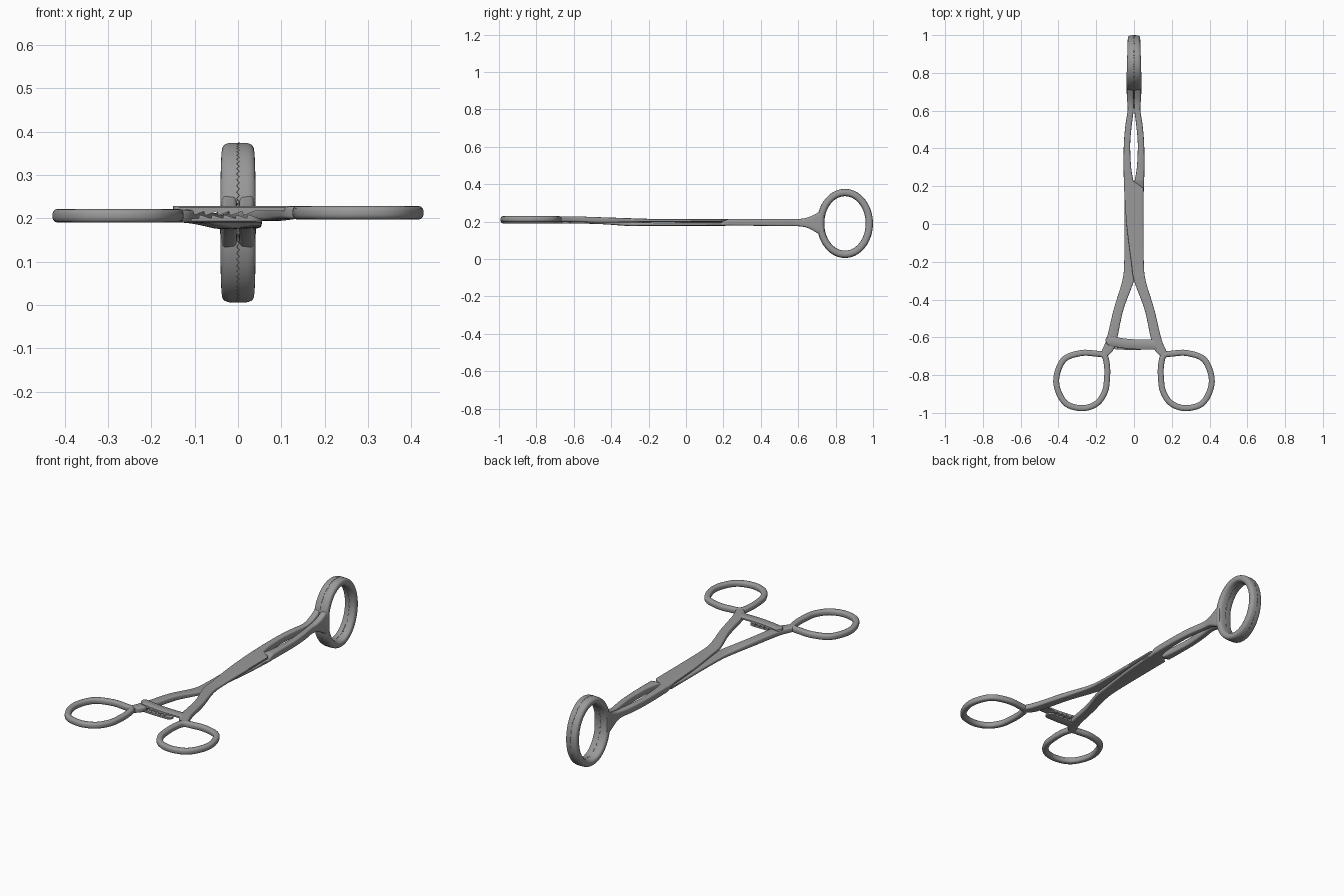
import bpy, bmesh, math

if "Cube" in bpy.data.objects:
    bpy.data.objects.remove(bpy.data.objects["Cube"])

steel = bpy.data.materials.new("satin_steel")
steel.diffuse_color = (0.32, 0.32, 0.32, 1)
steel.use_nodes = True
steel.node_tree.nodes["Principled BSDF"].inputs["Base Color"].default_value = steel.diffuse_color


def make(name, verts, faces):
    me = bpy.data.meshes.new(name)
    me.from_pydata(verts, [], faces)
    bm = bmesh.new()
    bm.from_mesh(me)
    bmesh.ops.recalc_face_normals(bm, faces=bm.faces)
    bm.to_mesh(me)
    bm.free()
    ob = bpy.data.objects.new(name, me)
    bpy.context.collection.objects.link(ob)
    me.materials.append(steel)
    bpy.ops.object.select_all(action='DESELECT')
    ob.select_set(True)
    bpy.context.view_layer.objects.active = ob
    bpy.ops.object.shade_smooth_by_angle(angle=math.radians(40))
    return ob


def loft(name, rings, closed=False):
    n, m = len(rings[0]), len(rings)
    verts = [v for r in rings for v in r]
    faces = []
    for i in range(m if closed else m - 1):
        a, b = i * n, (i + 1) % m * n
        for j in range(n):
            k = (j + 1) % n
            faces.append((a + j, a + k, b + k, b + j))
    if not closed:
        faces += [tuple(range(n)), tuple(range((m - 1) * n, m * n))]
    return make(name, verts, faces)


def spline(pts, steps, closed=False):
    """Catmull-Rom through tuples of any length."""
    n, out = len(pts), []
    for i in range(n if closed else n - 1):
        q = [pts[(i + k) % n] if closed else pts[min(max(i + k, 0), n - 1)] for k in (-1, 0, 1, 2)]
        for s in range(steps):
            t = s / steps
            out.append(tuple(0.5 * (2 * b + (c - a) * t + (2 * a - 5 * b + 4 * c - d) * t * t
                                    + (3 * b - a - 3 * c + d) * t ** 3) for a, b, c, d in zip(*q)))
    return out if closed else out + [pts[-1]]


def oval(n, power):
    """Superellipse section with unit half sizes."""
    f = lambda v: math.copysign(abs(v) ** (2 / power), v)
    return [(f(math.cos(a)), f(math.sin(a))) for a in (2 * math.pi * (i + 0.5) / n for i in range(n))]


# Arms: stations are (y, inner x, outer x, bottom z, top z) on the handle side,
# then, past the diagonal step of the lock, on the jaw side
def arm(name, side, back, front):
    rings = []
    for y, a, b, z0, z1 in spline(back, 6) + spline(front, 6):
        rings.append([(side * ((a + b) / 2 + u * (b - a) / 2), y, (z0 + z1) / 2 + v * (z1 - z0) / 2)
                      for u, v in oval(20, 4.5)])
    loft(name, rings)


def back_stations(h0, h1, l0, l1):
    return [(-0.695, 0.135, 0.185, h0, h1), (-0.665, 0.108, 0.168, h0, h1),
            (-0.6, 0.088, 0.143, h0, h1), (-0.45, 0.055, 0.107, h0 - 0.004, h1 - 0.005),
            (-0.3, 0.0, 0.062, l0 - 0.001, l1 + 0.003), (-0.2, -0.015, 0.052, l0, l1),
            (0.0, -0.04, 0.05, l0, l1), (0.19, -0.053, 0.05, l0, l1)]


jaw_side = [(0.228, -0.054, -0.003, 0.178, 0.215), (0.3, -0.055, -0.015, 0.178, 0.215),
            (0.42, -0.054, -0.02, 0.177, 0.214), (0.52, -0.046, -0.012, 0.176, 0.214),
            (0.6, -0.034, -0.002, 0.175, 0.214), (0.65, -0.036, -0.001, 0.166, 0.222),
            (0.7, -0.039, -0.001, 0.139, 0.245), (0.737, -0.038, -0.001, 0.115, 0.268)]
arm("upper_arm", 1, back_stations(0.198, 0.228, 0.197, 0.215), jaw_side)
arm("lower_arm", -1, back_stations(0.190, 0.220, 0.177, 0.1965), jaw_side)

# Finger rings
ring_path = [(0.158, -0.697), (0.143, -0.75), (0.143, -0.82), (0.155, -0.89), (0.2, -0.952), (0.28, -0.975),
             (0.368, -0.943), (0.412, -0.835), (0.375, -0.722), (0.285, -0.684), (0.205, -0.686)]


def finger_ring(name, side, zc):
    path = spline(ring_path, 7, True)
    rings = []
    for i, (x, y) in enumerate(path):
        px, py = path[i - 1]
        qx, qy = path[(i + 1) % len(path)]
        d = math.hypot(qx - px, qy - py)
        nx, ny = (qy - py) / d, (px - qx) / d
        rings.append([(side * (x + nx * u * 0.016), y + ny * u * 0.016, zc + v * 0.016)
                      for u, v in oval(16, 2.7)])
    loft(name, rings, True)


finger_ring("right_finger_ring", 1, 0.213)
finger_ring("left_finger_ring", -1, 0.206)


# Ring jaws: D-shaped section, zigzag teeth on the meeting faces
def jaw(name, side):
    rings = []
    for i in range(144):
        a = 2 * math.pi * i / 144
        c, s = math.cos(a), math.sin(a)
        thick = 0.037 - 0.004 * c
        tooth = 0.003 * (-1) ** i + side * 0.0005
        ring = []
        for k in range(13):
            t = math.pi * k / 12
            r = math.copysign(abs(math.cos(t)) ** 0.7, math.cos(t)) * 0.0195
            if k in (0, 12):
                x = tooth
            else:
                x = side * (0.006 + (thick - 0.006) * math.sin(t) ** 0.7)
            ring.append((x, 0.85 + (0.13 + r) * c, 0.19 + (0.165 + r) * s))
        rings.append(ring)
    loft(name, rings, True)


jaw("right_jaw_ring", 1)
jaw("left_jaw_ring", -1)


# Ratchet bars: toothed strip with a rounded free end
def ratchet(name, x0, x1, back_z, root_z, tip_z, t0, t1, centre, half, round_end):
    xs = [x0 + (x1 - x0) * i / 100 for i in range(101)]
    pitch, rings = (t1 - t0) / 5, []
    for x in xs:
        z = root_z
        if t0 <= x <= t1:
            z += (tip_z - root_z) * (1 - ((x - t0) / pitch) % 1)
        d = min(abs(x - round_end) / half, 1)
        w = half * max(math.sqrt(1 - (1 - d) ** 2), 0.15)
        y = centre(x)
        soft = 0.003 if back_z > root_z else -0.003
        rings.append([(x, y - w, z), (x, y + w, z), (x, y + w, back_z - soft),
                      (x, y + w * 0.85, back_z), (x, y - w * 0.85, back_z), (x, y - w, back_z - soft)])
    loft(name, rings)


ratchet("upper_ratchet", -0.15, 0.125, 0.228, 0.217, 0.206, -0.105, 0.04,
        lambda x: -0.638 + 1.0 * min(x - 0.05, 0) ** 2 * 0.6, 0.026, -0.15)
ratchet("lower_ratchet", -0.125, 0.055, 0.191, 0.2, 0.209, -0.09, 0.05,
        lambda x: -0.642 + 0.4 * min(x, 0) ** 2, 0.025, 0.055)
